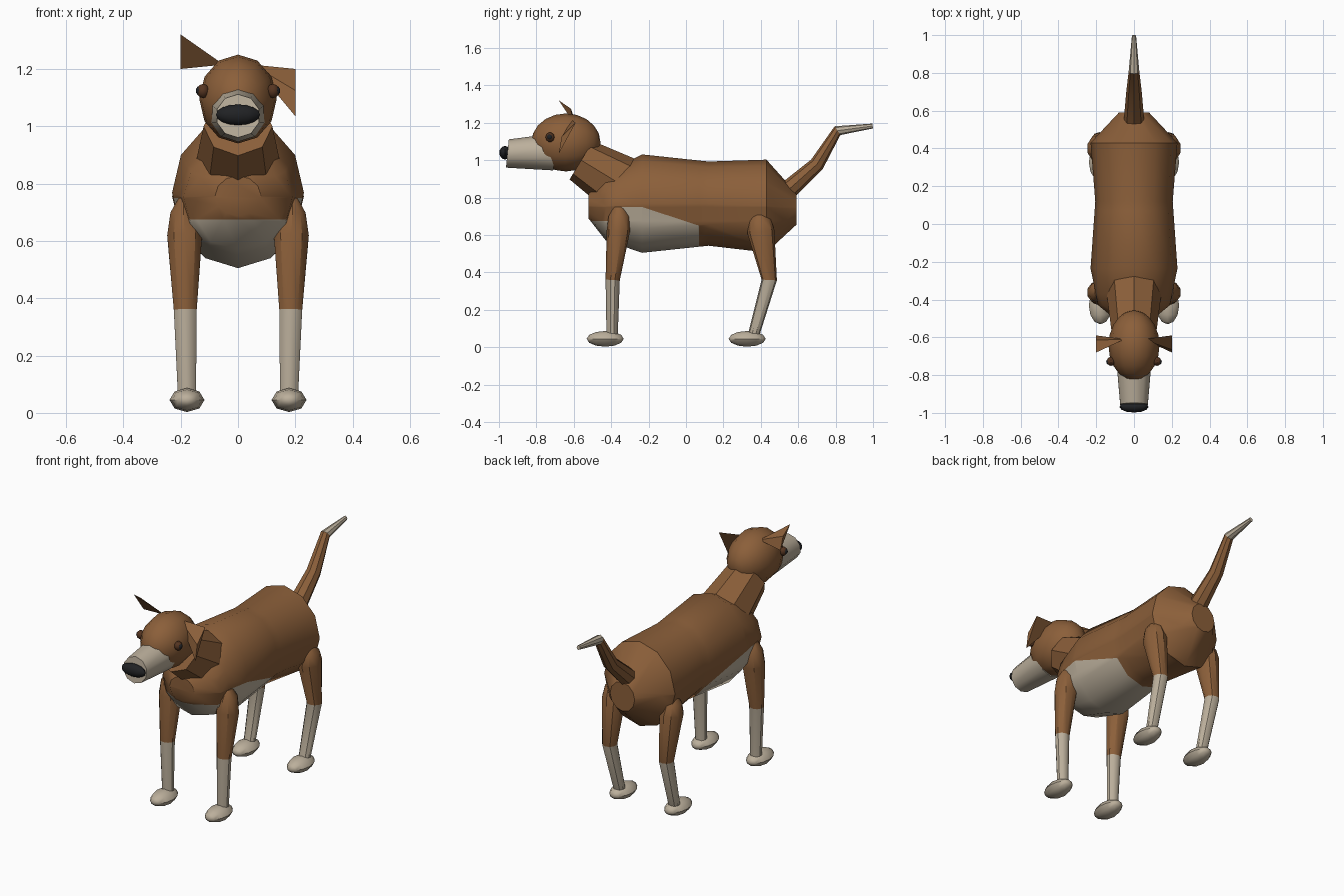
import bpy, bmesh, math
from mathutils import Vector, Matrix

if "Cube" in bpy.data.objects:
    bpy.data.objects.remove(bpy.data.objects["Cube"])


def material(name, rgb):
    m = bpy.data.materials.new(name)
    m.diffuse_color = (*rgb, 1)
    m.use_nodes = True
    m.node_tree.nodes["Principled BSDF"].inputs["Base Color"].default_value = m.diffuse_color
    return m


BROWN = material("brown coat", (0.26, 0.115, 0.042))
CREAM = material("cream coat", (0.50, 0.43, 0.33))
BLACK = material("black nose", (0.015, 0.016, 0.018))
EYE = material("dark brown eye", (0.09, 0.035, 0.015))


def finish(name, bm, mats, rule=None, angle=35):
    """Turn a bmesh into a coloured, smooth shaded object."""
    bmesh.ops.recalc_face_normals(bm, faces=bm.faces[:])
    for f in bm.faces:
        f.material_index = rule(f.calc_center_median()) if rule else 0
    me = bpy.data.meshes.new(name)
    bm.to_mesh(me)
    bm.free()
    for m in mats:
        me.materials.append(m)
    ob = bpy.data.objects.new(name, me)
    bpy.context.collection.objects.link(ob)
    bpy.ops.object.select_all(action='DESELECT')
    ob.select_set(True)
    bpy.context.view_layer.objects.active = ob
    bpy.ops.object.shade_smooth_by_angle(angle=math.radians(angle))
    return ob


def loft(rings, n, normal=None):
    """Skin rings (x, y, z, half width, half height) lying along a path."""
    bm = bmesh.new()
    pts = [Vector(r[:3]) for r in rings]
    loops = []
    for i, r in enumerate(rings):
        if normal:
            t = Vector(normal)
        else:
            a, b = pts[max(i - 1, 0)], pts[min(i + 1, len(pts) - 1)]
            t = (pts[i] - a).normalized() + (b - pts[i]).normalized()
        t.normalize()
        v = Vector((1, 0, 0)).cross(t).normalized()
        u = t.cross(v)
        ring = []
        for k in range(n):
            a = 2 * math.pi * k / n + math.pi / 2
            ring.append(bm.verts.new(pts[i] + u * r[3] * math.cos(a) + v * r[4] * math.sin(a)))
        loops.append(ring)
    for p, q in zip(loops, loops[1:]):
        for k in range(n):
            bm.faces.new((p[k], p[(k + 1) % n], q[(k + 1) % n], q[k]))
    bm.faces.new(loops[0])
    bm.faces.new(loops[-1])
    return bm


def ball(name, centre, size, mat, seg=12, rows=8, axis='Z', angle=35):
    bm = bmesh.new()
    bmesh.ops.create_uvsphere(bm, u_segments=seg, v_segments=rows, radius=1)
    if axis != 'Z':
        turn = Matrix.Rotation(math.pi / 2, 4, 'X' if axis == 'Y' else 'Y')
        bmesh.ops.transform(bm, matrix=turn, verts=bm.verts)
    bmesh.ops.scale(bm, vec=size, verts=bm.verts)
    bmesh.ops.translate(bm, vec=centre, verts=bm.verts)
    return finish(name, bm, [mat], angle=angle)


# Body with a cream chest and belly patch
body = loft([(0, -0.52, 0.757, 0.08, 0.07),
             (0, -0.43, 0.752, 0.19, 0.18),
             (0, -0.235, 0.768, 0.23, 0.263),
             (0, 0.12, 0.768, 0.205, 0.225),
             (0, 0.43, 0.755, 0.23, 0.248),
             (0, 0.59, 0.74, 0.08, 0.085)], 12, (0, 1, 0))
CUTS = [((0, 0.07, 0), (0, 1, 0)), ((0, -0.37, 0), (0, 1, 0)),
        ((0, 0, 0.675), (0, 0, 1)), ((0, 0, 0.75), (0, 0, 1)),
        ((0, -0.235, 0.75), (0, 0.10, 0.305))]
for co, no in CUTS:
    bmesh.ops.bisect_plane(body, geom=body.verts[:] + body.edges[:] + body.faces[:],
                           plane_co=co, plane_no=no)


def belly(c):
    if c.y > 0.07:
        return 0
    if c.y < -0.37:
        return int(c.z < 0.675)
    return int(c.z < min(0.75, 0.75 - (c.y + 0.235) * 0.328))


finish("body", body, [BROWN, CREAM], belly, 40)

# Neck
finish("neck", loft([(0, -0.33, 0.86, 0.15, 0.16),
                     (0, -0.56, 1.00, 0.12, 0.12)], 8), [BROWN], angle=30)

# Head, muzzle and nose
ball("head", (0, -0.642, 1.095), (0.135, 0.185, 0.155), BROWN, 12, 10, 'Y', 40)
finish("muzzle", loft([(0, -0.70, 1.045, 0.10, 0.10),
                       (0, -0.955, 1.036, 0.077, 0.076)], 10, (0, -1, 0.1)), [CREAM], angle=40)
ball("nose", (0, -0.968, 1.04), (0.077, 0.03, 0.036), BLACK, 12, 8)

# Eyes with pupils
for side, s in (("left", -1), ("right", 1)):
    ball(side + "_eye", (s * 0.122, -0.727, 1.123), (0.022, 0.024, 0.026), EYE, 10, 6, 'X')
    ball(side + "_pupil", (s * 0.136, -0.729, 1.124), (0.011, 0.015, 0.016), BLACK, 8, 6, 'X')

# Ears: one pricked up, one flopped down, each a thin three sided spike
for name, s, tip, mid in (("left_ear", -1, 1.32, 1.275), ("right_ear", 1, 1.035, 1.125)):
    bm = bmesh.new()
    apex = bm.verts.new((s * 0.05, -0.61, 1.215))
    base = [bm.verts.new((s * 0.2, y, z)) for y, z in
            ((-0.59, 1.2), (-0.68, tip), (-0.615 if s < 0 else -0.665, mid))]
    bm.faces.new(base)
    for i in range(3):
        bm.faces.new((apex, base[i], base[(i + 1) % 3]))
    finish(name, bm, [BROWN], angle=20)

# Legs (y, z, radius across, radius along) and paws
FRONT = [(-0.395, 0.06, 0.033, 0.030), (-0.392, 0.36, 0.042, 0.038),
         (-0.362, 0.62, 0.064, 0.062), (-0.358, 0.70, 0.048, 0.056),
         (-0.36, 0.75, 0.018, 0.026)]
BACK = [(0.36, 0.06, 0.033, 0.030), (0.445, 0.36, 0.042, 0.041),
        (0.400, 0.62, 0.064, 0.073), (0.395, 0.68, 0.048, 0.058),
        (0.393, 0.715, 0.020, 0.03)]
OFFSET = (0.178, 0.184, 0.186, 0.190, 0.190)
for side, s in (("left", -1), ("right", 1)):
    for part, rows, paw_y in (("front", FRONT, -0.432), ("back", BACK, 0.327)):
        rings = [(s * x, *r) for x, r in zip(OFFSET, rows)]
        finish(f"{side}_{part}_leg", loft(rings, 10), [BROWN, CREAM],
               lambda c: int(c.z < 0.36))
        ball(f"{side}_{part}_paw", (s * 0.178, paw_y, 0.045), (0.061, 0.099, 0.042),
             CREAM, 8, 6, 'Y', 50)

# Tail with a cream tip
finish("tail", loft([(0, 0.54, 0.835, 0.055, 0.052), (0, 0.70, 0.978, 0.041, 0.040),
                     (0, 0.81, 1.158, 0.028, 0.028), (0, 0.998, 1.183, 0.011, 0.013)], 8),
       [BROWN, CREAM], lambda c: int(c.y > 0.81))
